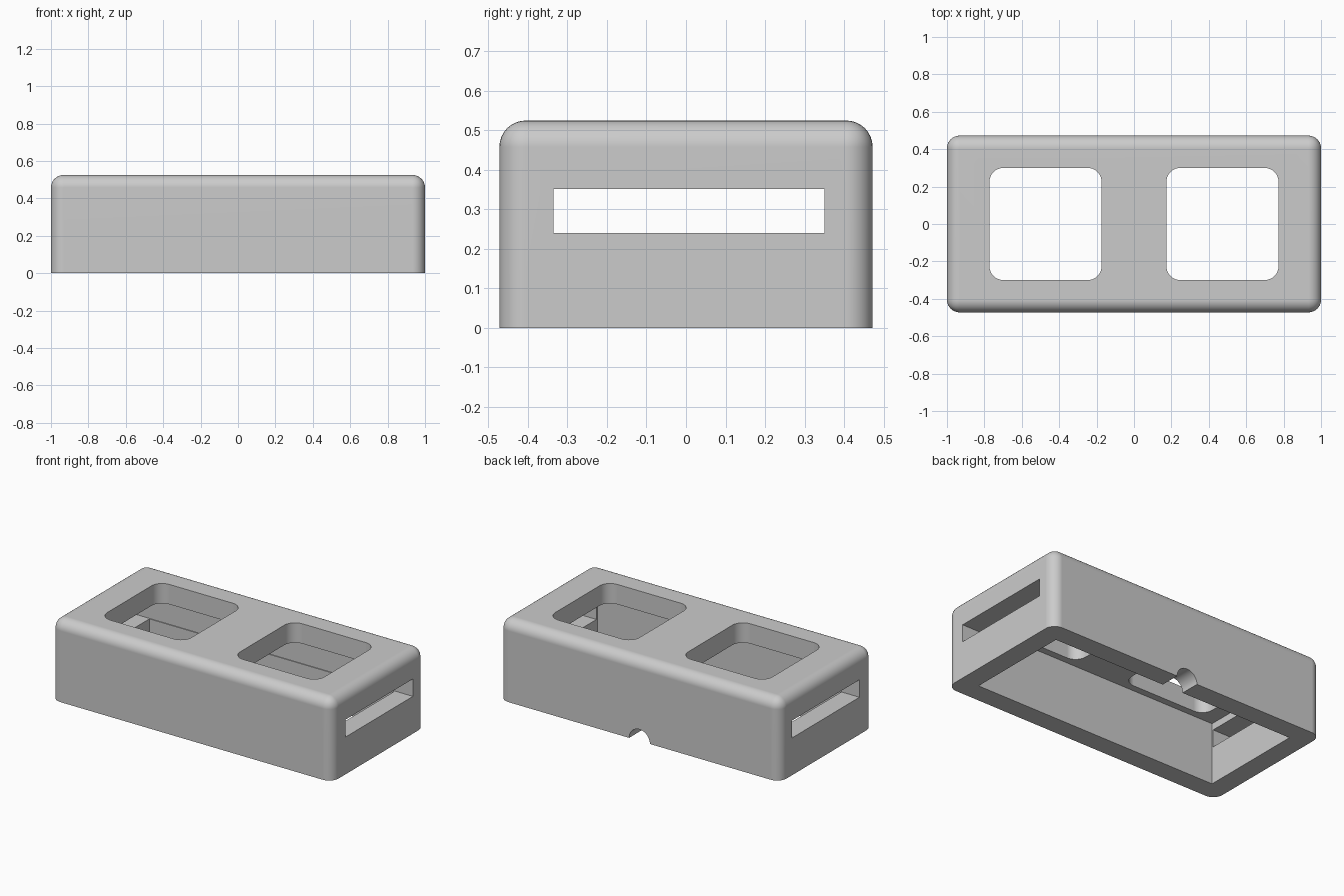
import bpy
import bmesh
from math import pi
from mathutils import Matrix, Vector

cube = bpy.data.objects.get("Cube")
if cube:
    bpy.data.objects.remove(cube, do_unlink=True)

LENGTH, WIDTH, HEIGHT = 2.0, 0.945, 0.525
WALL = 0.128
ROUND = 0.067

grey = bpy.data.materials.new("plain grey")
grey.use_nodes = True
grey.diffuse_color = (0.6, 0.6, 0.6, 1)
grey.node_tree.nodes["Principled BSDF"].inputs["Base Color"].default_value = (0.6, 0.6, 0.6, 1)


def make_object(name, bm):
    mesh = bpy.data.meshes.new(name)
    bm.to_mesh(mesh)
    bm.free()
    mesh.materials.append(grey)
    obj = bpy.data.objects.new(name, mesh)
    bpy.context.scene.collection.objects.link(obj)
    return obj


def box(name, low, high, radius=0, round_edge=None):
    """Box between two corners; edges chosen by round_edge get a round bevel."""
    low, high = Vector(low), Vector(high)
    bm = bmesh.new()
    bmesh.ops.create_cube(bm, size=1)
    bmesh.ops.scale(bm, vec=high - low, verts=bm.verts)
    bmesh.ops.translate(bm, vec=(low + high) / 2, verts=bm.verts)
    if radius:
        edges = [e for e in bm.edges if round_edge(e)]
        bmesh.ops.bevel(bm, geom=edges, offset=radius, segments=8,
                        profile=0.5, affect='EDGES')
    return make_object(name, bm)


def upright(edge):
    a, b = edge.verts
    return abs(a.co.z - b.co.z) > 0.01


def not_bottom(edge):
    return max(v.co.z for v in edge.verts) > 0.01


# Outer shell, rounded everywhere except around the open base
case = box("case_shell", (-LENGTH / 2, -WIDTH / 2, 0),
           (LENGTH / 2, WIDTH / 2, HEIGHT), ROUND, not_bottom)

# Hollow inside
in_x, in_y = LENGTH / 2 - WALL, WIDTH / 2 - WALL
cutters = [box("cavity_cutter", (-in_x, -in_y, -0.1), (in_x, in_y, HEIGHT - WALL))]

# Two rounded square windows in the roof
for side in (-1, 1):
    cx = side * 0.473
    cutters.append(box("window_cutter", (cx - 0.3, -0.3, 0.3),
                       (cx + 0.3, 0.3, 0.7), 0.075, upright))

# Long slot through both end walls
cutters.append(box("slot_cutter", (-1.2, -0.335, 0.24), (1.2, 0.35, 0.352)))

# Half-round cable notch in the back wall
bm = bmesh.new()
bmesh.ops.create_cone(bm, cap_ends=True, segments=48, radius1=0.074, radius2=0.074,
                      depth=0.4, matrix=Matrix.Translation((0, 0.47, 0)) @ Matrix.Rotation(pi / 2, 4, 'X'))
cutters.append(make_object("notch_cutter", bm))

for cutter in cutters:
    cut = case.modifiers.new(cutter.name, 'BOOLEAN')
    cut.operation = 'DIFFERENCE'
    cut.solver = 'EXACT'
    cut.object = cutter

# Bake the cuts and drop the cutters
depsgraph = bpy.context.evaluated_depsgraph_get()
baked = bpy.data.meshes.new_from_object(case.evaluated_get(depsgraph))
case.modifiers.clear()
case.data = baked
for cutter in cutters:
    bpy.data.objects.remove(cutter, do_unlink=True)

# Smooth rounds with crisp cut edges
bpy.ops.object.select_all(action='DESELECT')
case.select_set(True)
bpy.context.view_layer.objects.active = case
bpy.ops.object.shade_smooth_by_angle(angle=pi / 6)
weighted = case.modifiers.new("flat_faces", 'WEIGHTED_NORMAL')
weighted.keep_sharp = True
